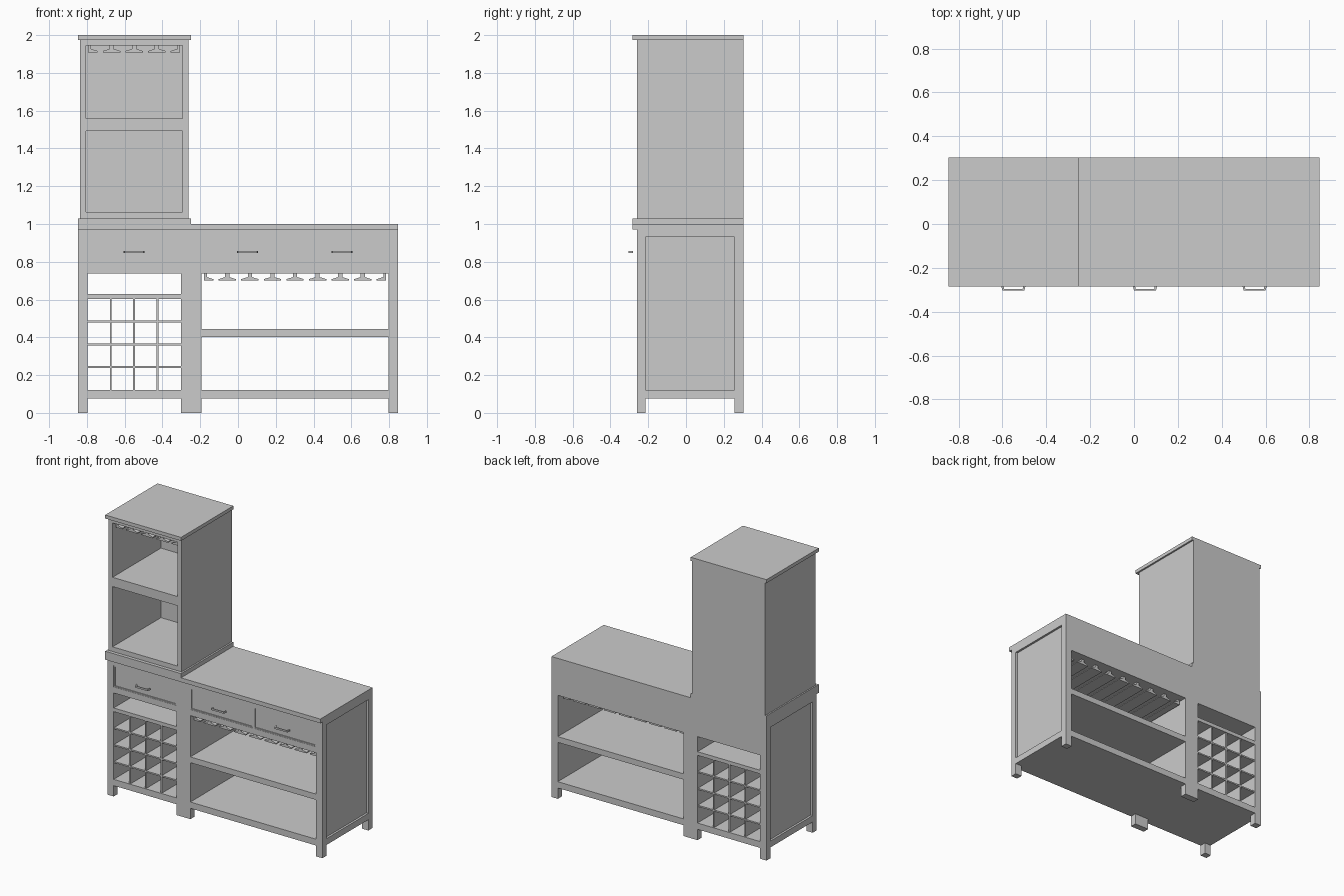
import bpy, bmesh
from mathutils import Vector

if "Cube" in bpy.data.objects:
    bpy.data.objects.remove(bpy.data.objects["Cube"])

X, F, B = 0.847, -0.26, 0.304          # half width, body front, body back
FI, BI = F + 0.045, B - 0.047          # inner faces of the posts
LEFT, RIGHT = (-0.797, -0.303), (-0.193, 0.797)   # the two bays


def boxes(name, *items):
    """One object made of boxes given as x0, x1, y0, y1, z0, z1."""
    bm = bmesh.new()
    for x0, x1, y0, y1, z0, z1 in items:
        vs = bmesh.ops.create_cube(bm, size=1)["verts"]
        for v in vs:
            v.co = Vector(((x0 + x1) / 2 + v.co.x * (x1 - x0),
                           (y0 + y1) / 2 + v.co.y * (y1 - y0),
                           (z0 + z1) / 2 + v.co.z * (z1 - z0)))
    return finish(name, bm)


def finish(name, bm):
    bmesh.ops.recalc_face_normals(bm, faces=bm.faces)
    me = bpy.data.meshes.new(name)
    bm.to_mesh(me)
    bm.free()
    ob = bpy.data.objects.new(name, me)
    bpy.context.collection.objects.link(ob)
    return ob


def prism(name, pts, offset):
    """Extrude a closed 3D outline by an offset."""
    bm = bmesh.new()
    f = bm.faces.new([bm.verts.new(p) for p in pts])
    r = bmesh.ops.extrude_face_region(bm, geom=[f])
    bmesh.ops.translate(bm, vec=offset,
                        verts=[v for v in r["geom"] if isinstance(v, bmesh.types.BMVert)])
    return finish(name, bm)


def glass_rack(name, xs, top, y0, y1):
    """Row of T-shaped stemware rails; the first and last are half rails."""
    half = [(0.011, 0), (0.011, -0.018), (0.046, -0.029), (0.046, -0.036)]
    for i, x in enumerate(xs):
        r = [(a, b) for a, b in half]
        l = [(-a, b) for a, b in reversed(half)]
        if i == 0:
            l = [(-0.004, -0.036), (-0.004, 0)]
        if i == len(xs) - 1:
            r = [(0.004, 0), (0.004, -0.036)]
        prism(f"{name}_{i + 1}", [(x + a, y0, top + b) for a, b in r + l], (0, y1 - y0, 0))


# Posts
for yname, y0, y1 in (("front", F, FI), ("back", BI, B)):
    for xname, x0, x1 in (("left", -X, LEFT[0]), ("middle", LEFT[1], RIGHT[0]), ("right", RIGHT[1], X)):
        boxes(f"{yname}_{xname}_post", (x0, x1, y0, y1, 0, 0.97))

# Bottom board with front and back rails
boxes("bottom_board", (-X, X, FI, BI, 0.077, 0.122),
      *[(a, b, y0, y1, 0.077, 0.122) for a, b in (LEFT, RIGHT) for y0, y1 in ((F, FI), (BI, B))])

# Recessed end panels with their top rails
for s, n in ((-1, "left"), (1, "right")):
    a, b, c = sorted((s * 0.797, s * 0.832)), sorted((s * 0.797, s * X)), None
    boxes(f"{n}_end_panel", (*a, FI, BI, 0.122, 0.932))
    boxes(f"{n}_end_top_rail", (*b, FI, BI, 0.932, 0.97))
boxes("middle_partition", (LEFT[1], RIGHT[0], FI, BI, 0.122, 0.97))

# Drawer housing: upper and lower rails, bottoms and back apron
for n, (a, b) in (("left", LEFT), ("right", RIGHT)):
    boxes(f"{n}_front_rails", (a, b, F, FI, 0.932, 0.97), (a, b, F, FI, 0.737, 0.78))
    boxes(f"{n}_drawer_deck", (a, b, FI, BI, 0.737, 0.755))
    boxes(f"{n}_back_apron", (a, b, BI, B, 0.737, 0.97))
boxes("drawer_divider", (0.298, 0.308, F, FI, 0.78, 0.932))

# Drawers: recessed front inside a thin bead, with a bracket handle
for i, (a, b, hx) in enumerate(((*LEFT, -0.55), (RIGHT[0], 0.298, 0.05), (0.308, RIGHT[1], 0.55))):
    t = 0.008
    boxes(f"drawer_front_{i + 1}", (a + t, b - t, F + 0.008, F + 0.028, 0.78 + t, 0.932 - t))
    boxes(f"drawer_bead_{i + 1}",
          (a, a + t, F + 0.002, F + 0.028, 0.78, 0.932), (b - t, b, F + 0.002, F + 0.028, 0.78, 0.932),
          (a + t, b - t, F + 0.002, F + 0.028, 0.78, 0.78 + t),
          (a + t, b - t, F + 0.002, F + 0.028, 0.932 - t, 0.932))
    side = [(0.056, -0.280), (0.050, -0.304)]
    inner = [(0.042, -0.297), (0.046, -0.280)]
    right = side[:1] + side[1:]
    pts = right + [(-x, y) for x, y in reversed(side)] \
        + [(-x, y) for x, y in reversed(inner)] + inner
    prism(f"drawer_handle_{i + 1}", [(hx + x, y, 0.846) for x, y in pts], (0, 0, 0.012))

# Shelves
boxes("left_shelf", (*LEFT, F, B, 0.604, 0.63))
boxes("right_shelf", (*RIGHT, F, B, 0.402, 0.443))

# Bottle rack, four by four
w, h = (LEFT[1] - LEFT[0]) / 4, (0.604 - 0.122) / 4
for i in range(1, 4):
    x, z = LEFT[0] + i * w, 0.122 + i * h
    boxes(f"rack_upright_{i}", (x - 0.005, x + 0.005, F + 0.005, B - 0.005, 0.122, 0.604))
    boxes(f"rack_shelf_{i}", (*LEFT, F + 0.005, B - 0.005, z - 0.005, z + 0.005))

# Worktop and hanging rails under it
boxes("worktop", (-X, X, -0.284, B, 0.97, 1.0))
glass_rack("lower_glass_rail", [-0.176 + 0.1195 * i for i in range(9)], 0.737, F + 0.02, BI)

# Upper cabinet
TL, TR, IL, IR = -0.837, -0.262, -0.806, -0.293
boxes("upper_base", (-X, -0.25, -0.284, B, 1.0, 1.03))
boxes("upper_cap", (-X, -0.25, -0.284, B, 1.975, 2.0))
boxes("upper_sides", (TL, IL, F, B, 1.03, 1.975), (IR, TR, F, B, 1.03, 1.975))
boxes("upper_back", (IL, IR, B - 0.02, B, 1.03, 1.975))
boxes("upper_floor", (IL, IR, F, B - 0.02, 1.03, 1.063))
boxes("upper_shelf", (IL, IR, F, B - 0.02, 1.492, 1.558))
boxes("upper_ceiling", (IL, IR, F, B - 0.02, 1.945, 1.975))
glass_rack("upper_glass_rail", [-0.789 + 0.1197 * i for i in range(5)], 1.945, F + 0.02, B - 0.02)
